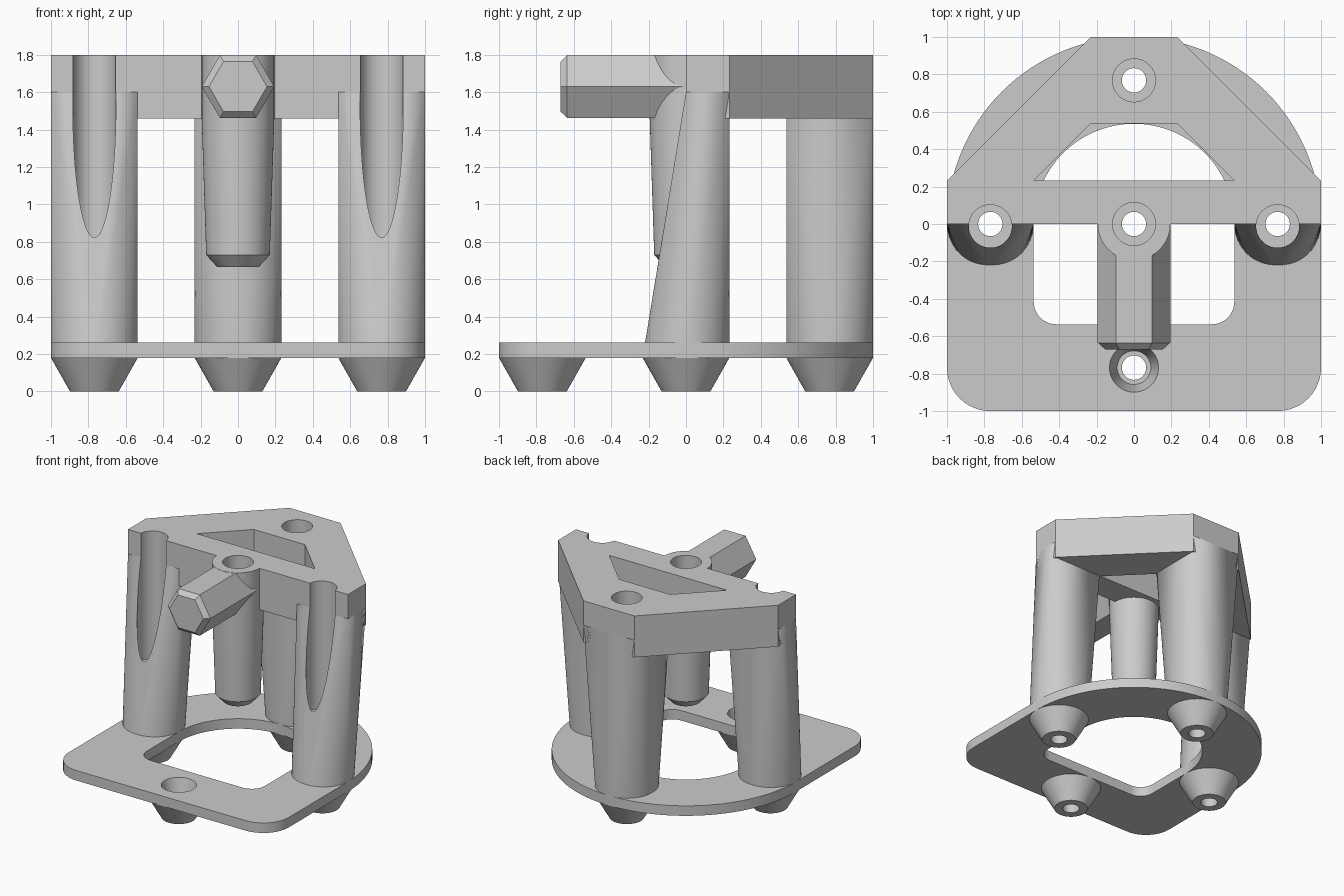
import bpy, bmesh, math
from math import pi, cos, sin

if "Cube" in bpy.data.objects:
    bpy.data.objects.remove(bpy.data.objects["Cube"], do_unlink=True)

grey = bpy.data.materials.new("light_grey")
grey.use_nodes = True
COLOUR = (0.6, 0.6, 0.6, 1)
grey.diffuse_color = COLOUR
grey.node_tree.nodes["Principled BSDF"].inputs["Base Color"].default_value = COLOUR


def make(name, bm):
    bmesh.ops.recalc_face_normals(bm, faces=bm.faces[:])
    mesh = bpy.data.meshes.new(name)
    bm.to_mesh(mesh)
    bm.free()
    mesh.materials.append(grey)
    ob = bpy.data.objects.new(name, mesh)
    bpy.context.collection.objects.link(ob)
    return ob


def prism(name, outline, z0, z1):
    bm = bmesh.new()
    low = [bm.verts.new((x, y, z0)) for x, y in outline]
    high = [bm.verts.new((x, y, z1)) for x, y in outline]
    bm.faces.new(low)
    bm.faces.new(high)
    for i in range(len(low)):
        j = (i + 1) % len(low)
        bm.faces.new((low[i], low[j], high[j], high[i]))
    return make(name, bm)


def lathe(name, profile, x=0, y=0, sides=64):
    """Closed solid from (radius, height) pairs."""
    bm = bmesh.new()
    rings = [[bm.verts.new((x + r * cos(2 * pi * i / sides), y + r * sin(2 * pi * i / sides), z))
              for i in range(sides)] for r, z in profile]
    bm.faces.new(rings[0])
    bm.faces.new(rings[-1])
    for a, b in zip(rings, rings[1:]):
        for i in range(sides):
            j = (i + 1) % sides
            bm.faces.new((a[i], a[j], b[j], b[i]))
    return make(name, bm)


def arc(cx, cy, r, start, end, steps):
    return [(cx + r * cos(start + (end - start) * i / steps),
             cy + r * sin(start + (end - start) * i / steps)) for i in range(steps + 1)]


def arch(r, corner):
    """Half round at the back, rounded square at the front."""
    c = r - corner
    return (arc(0, 0, r, 0, pi, 64) + arc(-c, -c, corner, pi, 1.5 * pi, 12)
            + arc(c, -c, corner, 1.5 * pi, 2 * pi, 12))


def leg(name, x, y, x0, x1, y0, y1):
    """Round foot blended into a rectangular head."""
    bm = bmesh.new()
    for px, py in arc(x, y, R, 0, 2 * pi, 64)[:-1]:
        bm.verts.new((px, py, PLATE_LOW))
    for px in (x0, x1):
        for py in (y0, y1):
            bm.verts.new((px, py, 1.6))
    bmesh.ops.convex_hull(bm, input=bm.verts[:])
    return make(name, bm)


def cut(ob, cutters):
    bpy.context.view_layer.objects.active = ob
    for c in cutters:
        mod = ob.modifiers.new("cut", 'BOOLEAN')
        mod.operation = 'DIFFERENCE'
        mod.solver = 'EXACT'
        mod.object = c
        bpy.ops.object.modifier_apply(modifier=mod.name)


R, OFF, IN = 0.232, 0.768, 0.536
PLATE_LOW, PLATE_TOP, BEAM_LOW, TOP = 0.18, 0.262, 1.46, 1.8
MID = (BEAM_LOW + TOP) / 2
spots = {"left": (OFF, 0), "right": (-OFF, 0), "back": (0, OFF), "front": (0, -OFF)}

# Hole cutters: thin bore with a wider bore above
bores = {}
for side, (x, y) in spots.items():
    thin = lathe("bore_" + side, [(0.065, -0.1), (0.065, 2)], x, y)
    if side == "front":
        wide = lathe("countersink_front", [(0.09, 0.09), (0.131, PLATE_TOP), (0.131, 0.4)], x, y)
    else:
        shift = 0 if side == "back" else -0.012
        wide = lathe("wide_bore_" + side, [(0.115, 0.75), (0.115, 2)], x, y + shift)
    bores[side] = [thin, wide]
bores["centre"] = [lathe("bore_centre", [(0.065, 0.5), (0.065, 2)]),
                   lathe("wide_bore_centre", [(0.115, 0.9), (0.115, 2)])]

# Base plate with its opening
plate = prism("base_plate", arch(1, R), PLATE_LOW, PLATE_TOP)
opening = prism("plate_opening", arch(IN, 0.12), 0, 0.5)
cut(plate, [opening] + [bores[s][0] for s in spots] + [bores["front"][1]])
parts = [plate]

# Tapered feet
for side, (x, y) in spots.items():
    foot = lathe("foot_" + side, [(0.13, 0), (R, PLATE_LOW)], x, y)
    cut(foot, bores[side])
    parts.append(foot)

# Legs
for side, s in (("left", 1), ("right", -1)):
    ob = leg("leg_" + side, s * OFF, 0, s * IN, s, 0, R)
    cut(ob, bores[side])
    parts.append(ob)
back = leg("leg_back", 0, OFF, -R, R, IN, 1)
cut(back, bores["back"])
parts.append(back)

# Top frame with a trapezoid window
frame = prism("top_frame", [(-1, 0), (1, 0), (1, R), (R, 1), (-R, 1), (-1, R)], BEAM_LOW, TOP)
window = prism("frame_window", [(-IN, R), (IN, R), (R, IN), (-R, IN)], 1.2, 2)
cut(frame, [window] + bores["left"] + bores["right"] + bores["back"] + bores["centre"])
parts.append(frame)

# Hanging centre shaft
shaft = lathe("centre_shaft", [(0.11, 0.665), (0.17, 0.73), (0.194, BEAM_LOW), (0.194, TOP)])
cut(shaft, bores["centre"])
parts.append(shaft)

# Hexagonal handle with a chamfered end
handle = lathe("hex_handle", [(0.194, 0), (0.194, 0.635), (0.155, 0.67)], sides=6)
for v in handle.data.vertices:
    x, y, z = v.co
    v.co = (x, -z, MID + y)
cut(handle, bores["centre"])
parts.append(handle)

# Remove the cutters and smooth the round surfaces
for c in [opening, window] + [c for pair in bores.values() for c in pair]:
    bpy.data.objects.remove(c, do_unlink=True)
bpy.ops.object.select_all(action='DESELECT')
for ob in parts:
    ob.select_set(True)
bpy.context.view_layer.objects.active = plate
bpy.ops.object.shade_smooth_by_angle(angle=math.radians(25))
